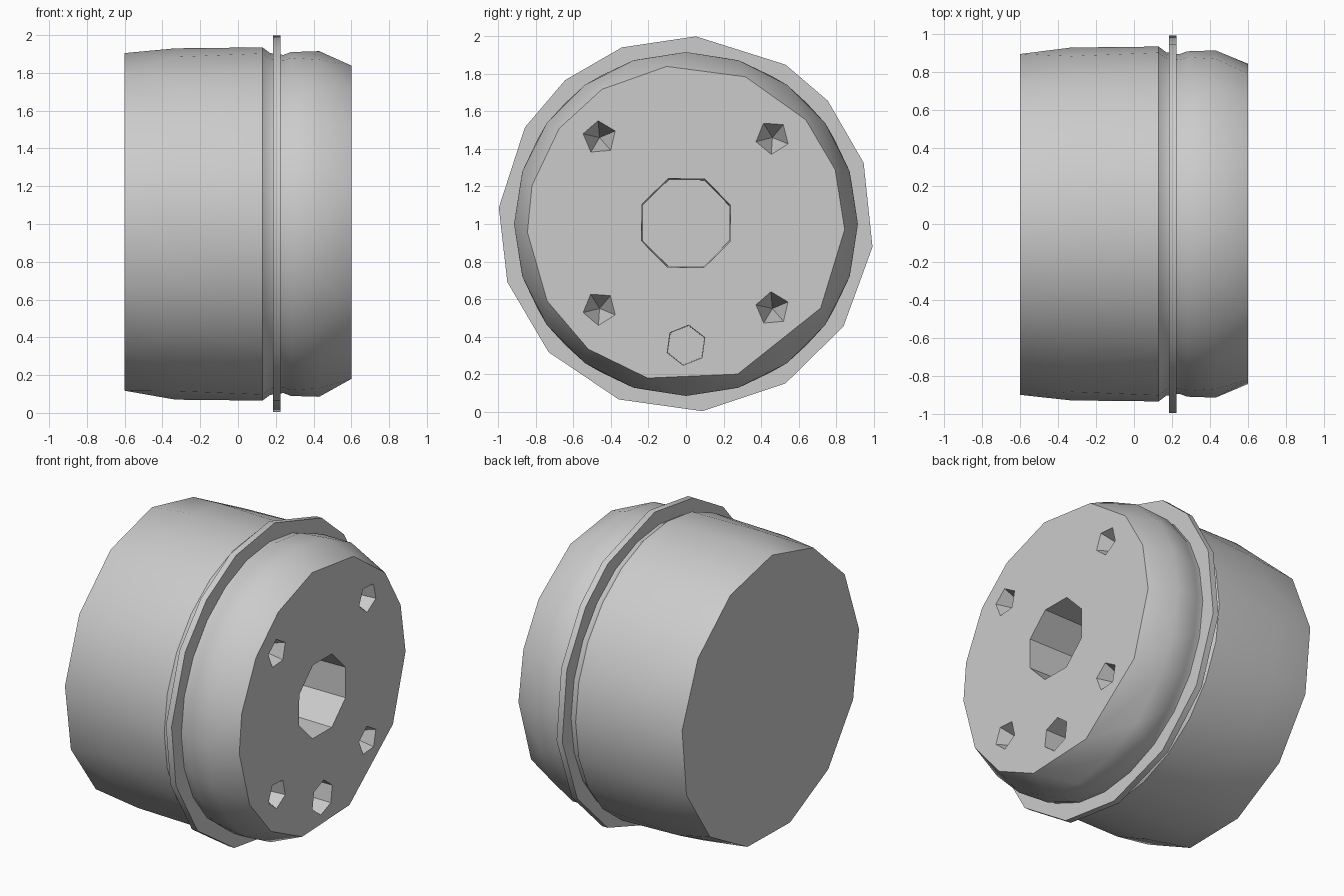
import bpy, bmesh
from math import sin, cos, pi, radians

cube = bpy.data.objects.get("Cube")
if cube:
    bpy.data.objects.remove(cube)

grey = bpy.data.materials.new("light grey")
grey.use_nodes = True
colour = (0.6, 0.6, 0.6, 1)
grey.diffuse_color = colour
grey.node_tree.nodes["Principled BSDF"].inputs["Base Color"].default_value = colour


def even(count, phase=0.0):
    return [phase + 360 * i / count for i in range(count)]


def ring(bm, x, radius, angles, y=0.0, z=1.0):
    """Loop of (angle, vertex) around an axis along x."""
    return [(a, bm.verts.new((x, y + radius * cos(radians(a)), z + radius * sin(radians(a)))))
            for a in sorted(v % 360 for v in angles)]


def verts(loop):
    return [v for _, v in loop]


def stitch(bm, a, b):
    """Join two loops, which may have different numbers of sides."""
    i = j = 0
    while i < len(a) or j < len(b):
        va, vb = a[i % len(a)][1], b[j % len(b)][1]
        next_a = a[(i + 1) % len(a)][0] + 360 * ((i + 1) // len(a))
        next_b = b[(j + 1) % len(b)][0] + 360 * ((j + 1) // len(b))
        step_a = i < len(a) and (j >= len(b) or next_a <= next_b + 0.001)
        step_b = j < len(b) and (i >= len(a) or next_b <= next_a + 0.001)
        quad = [va]
        if step_a:
            i += 1
            quad.append(a[i % len(a)][1])
        if step_b:
            j += 1
            quad.append(b[j % len(b)][1])
        bm.faces.new(quad + [vb])


def finish(bm, name):
    bmesh.ops.recalc_face_normals(bm, faces=bm.faces)
    mesh = bpy.data.meshes.new(name)
    bm.to_mesh(mesh)
    bm.free()
    mesh.materials.append(grey)
    obj = bpy.data.objects.new(name, mesh)
    bpy.context.collection.objects.link(obj)
    bpy.ops.object.select_all(action='DESELECT')
    obj.select_set(True)
    bpy.context.view_layer.objects.active = obj
    bpy.ops.object.shade_smooth_by_angle(angle=radians(35))


# Drum: turned profile from the plain end to the drilled end
FACE_X = 0.6
face_angles = [97, 68, 41, 20, -2, -32, -71, -104, -128, -151, -177, 166, 143, 122]
profile = [(-0.6, 0.905, even(13, 8)), (-0.33, 0.93, even(20)), (0.13, 0.935, even(24)),
           (0.17, 0.905, even(24)), (0.24, 0.895, even(24)), (0.28, 0.91, even(24)),
           (0.43, 0.915, even(20)), (FACE_X, 0.845, face_angles)]
bm = bmesh.new()
loops = [ring(bm, *row) for row in profile]
for a, b in zip(loops, loops[1:]):
    stitch(bm, a, b)
bm.faces.new(verts(loops[0]))
outlines = [loops[-1]]

# Flat-bottomed centre bore and lower port: y, z, radius, sides, depth
for y, z, radius, sides, depth in [(0, 1.005, 0.255, 8, 0.5), (0, 0.355, 0.108, 6, 0.22)]:
    mouth = ring(bm, FACE_X, radius, even(sides, 22), y, z)
    floor = ring(bm, FACE_X - depth, radius * 0.97, even(sides, 22), y, z)
    stitch(bm, mouth, floor)
    bm.faces.new(verts(floor))
    outlines.append(mouth)

# Four pointed bolt pits
for y in (-0.46, 0.46):
    for z in (0.55, 1.46):
        mouth = ring(bm, FACE_X, 0.09, even(5, 50 if y * (z - 1) > 0 else 95), y, z)
        tip = bm.verts.new((FACE_X - 0.2, y, z))
        loop = verts(mouth)
        for a, b in zip(loop, loop[1:] + loop[:1]):
            bm.faces.new((a, b, tip))
        outlines.append(mouth)

# Drilled end face, filled around the holes
edges = []
for outline in outlines:
    loop = verts(outline)
    edges += [bm.edges.get((a, b)) for a, b in zip(loop, loop[1:] + loop[:1])]
bmesh.ops.triangle_fill(bm, edges=edges, use_beauty=True, normal=(1, 0, 0))
finish(bm, "drum")

# Flange: thin faceted collar around the drum
collar = [87, 58, 41, 19, -7, -33, -58, -85, -111, -137, -162, 175, 149, 130, 110]
bm = bmesh.new()
section = [ring(bm, x, r, collar) for x, r in
           [(0.185, 0.87), (0.185, 1.0), (0.225, 1.0), (0.225, 0.87)]]
for a, b in zip(section, section[1:] + section[:1]):
    stitch(bm, a, b)
finish(bm, "flange")
